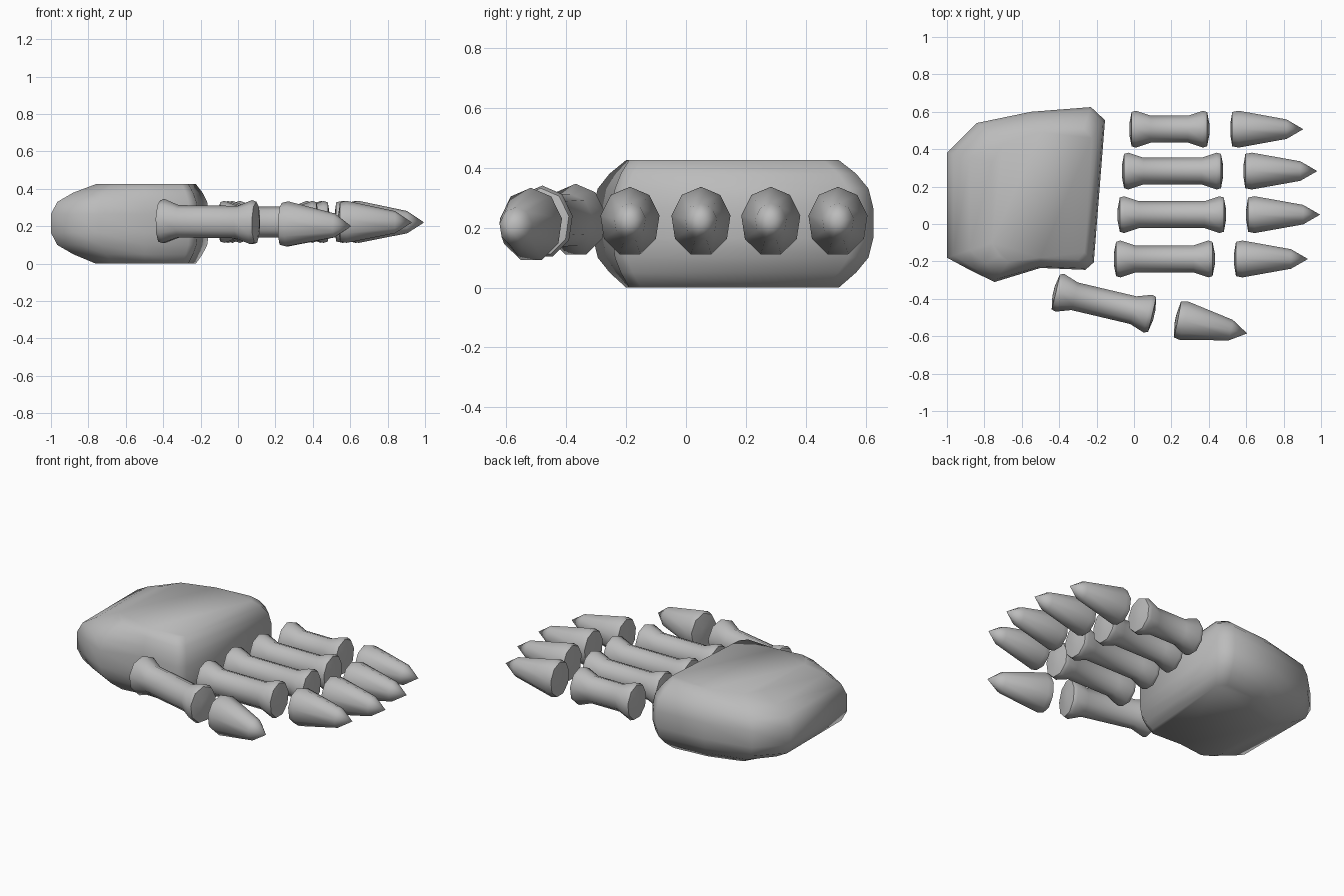
import bpy, bmesh, math
from mathutils import Vector, Matrix

cube = bpy.data.objects.get("Cube")
if cube:
    bpy.data.objects.remove(cube, do_unlink=True)

bone = bpy.data.materials.new("bone grey")
bone.use_nodes = True
bone.diffuse_color = (0.5, 0.5, 0.5, 1)
bone.node_tree.nodes["Principled BSDF"].inputs["Base Color"].default_value = (0.5, 0.5, 0.5, 1)


def loft(name, rings, angle):
    """Skin a stack of equal-length point rings and close both ends."""
    bm = bmesh.new()
    loops = [[bm.verts.new(p) for p in ring] for ring in rings]
    n = len(loops[0])
    for a, b in zip(loops, loops[1:]):
        for i in range(n):
            j = (i + 1) % n
            bm.faces.new((a[i], a[j], b[j], b[i]))
    bm.faces.new(loops[0][::-1])
    bm.faces.new(loops[-1])
    bmesh.ops.remove_doubles(bm, verts=bm.verts, dist=0.0005)
    bmesh.ops.recalc_face_normals(bm, faces=bm.faces)
    mesh = bpy.data.meshes.new(name)
    bm.to_mesh(mesh)
    bm.free()
    obj = bpy.data.objects.new(name, mesh)
    bpy.context.collection.objects.link(obj)
    mesh.materials.append(bone)
    bpy.ops.object.select_all(action="DESELECT")
    obj.select_set(True)
    bpy.context.view_layer.objects.active = obj
    bpy.ops.object.shade_smooth_by_angle(angle=math.radians(angle))
    return obj


def spun_bone(name, start, end, profile, sides=9, z_stretch=1.16):
    """Sweep (distance, radius) pairs along start-end; z is a little taller."""
    start, end = Vector(start), Vector(end)
    along = (end - start).normalized()
    side = Vector((0, 0, 1)).cross(along).normalized()
    up = along.cross(side) * z_stretch
    rings = []
    for d, r in profile:
        turns = [math.pi / 2 + math.tau * i / sides for i in range(sides)]
        rings.append([start + along * d + side * (r * math.cos(t)) + up * (r * math.sin(t))
                      for t in turns])
    loft(name, rings, 60)


def knuckle_bone(name, start, end, r=0.1, shaft=0.073):
    length = (Vector(end) - Vector(start)).length
    half = [(0, 0.03), (0.012, r * 0.93), (0.035, r), (0.115, shaft)]
    spun_bone(name, start, end, half + [(length - d, q) for d, q in reversed(half)])


def tip_bone(name, start, end, r=0.1):
    length = (Vector(end) - Vector(start)).length
    spun_bone(name, start, end, [(0, 0.03), (0.01, r * 0.93), (0.045, r),
                                 (length * 0.77, r * 0.53), (length, 0.0001)])


# Palm block: wide middle outline narrowing to flat top and bottom
wide = [(-1, 0.38), (-0.84, 0.54), (-0.55, 0.60), (-0.23, 0.625), (-0.155, 0.555),
        (-0.215, -0.205), (-0.26, -0.245), (-0.5, -0.235), (-0.745, -0.31),
        (-0.87, -0.25), (-1, -0.18)]
flat = [(-0.76, 0.33), (-0.7, 0.43), (-0.5, 0.49), (-0.27, 0.51), (-0.225, 0.46),
        (-0.265, -0.15), (-0.3, -0.19), (-0.5, -0.18), (-0.67, -0.2),
        (-0.72, -0.17), (-0.76, -0.1)]
levels = [(0.0, 1), (0.05, 0.5), (0.10, 0.14), (0.165, 0),
          (0.265, 0), (0.33, 0.14), (0.38, 0.5), (0.425, 1)]
loft("palm", [[Vector(w).lerp(Vector(f), t).to_3d() + Vector((0, 0, z))
               for w, f in zip(wide, flat)] for z, t in levels], 60)

# Four fingers: y, knuckle bone start and end, tip bone start and end
fingers = {
    "little": (0.507, -0.025, 0.403, 0.515, 0.905),
    "ring": (0.283, -0.065, 0.477, 0.585, 0.98),
    "middle": (0.05, -0.088, 0.492, 0.6, 0.995),
    "index": (-0.187, -0.108, 0.432, 0.535, 0.93),
}
for name, (y, a, b, c, d) in fingers.items():
    knuckle_bone(name + "_finger_bone", (a, y, 0.22), (b, y, 0.22))
    tip_bone(name + "_finger_tip", (c, y, 0.22), (d, y, 0.22))

# Thumb, angled outward
knuckle_bone("thumb_bone", (-0.43, -0.36, 0.225), (0.108, -0.487, 0.218), 0.105, 0.077)
tip_bone("thumb_tip", (0.222, -0.508, 0.21), (0.605, -0.585, 0.2), 0.107)
